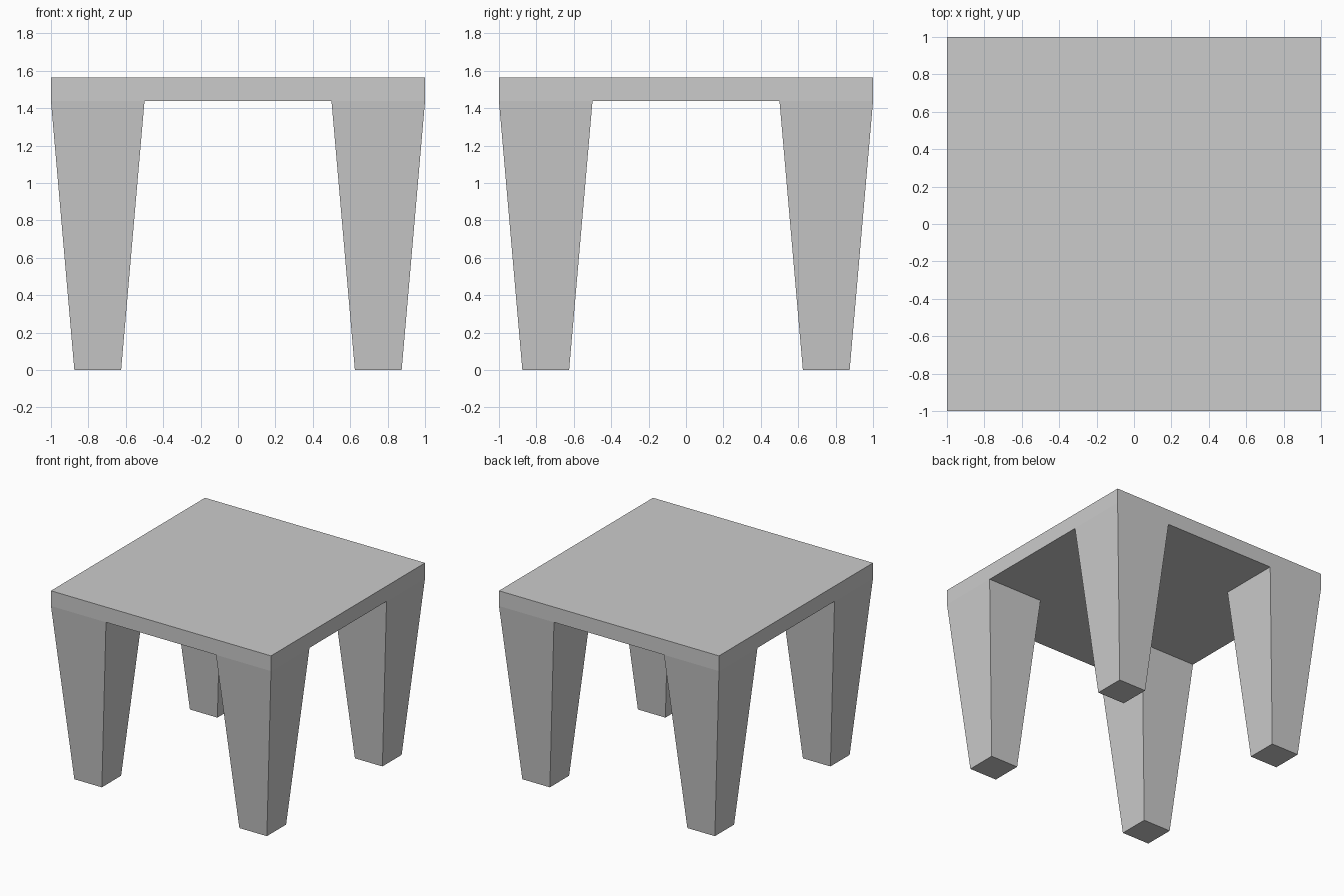
import bpy, bmesh
from mathutils import Matrix

if "Cube" in bpy.data.objects:
    bpy.data.objects.remove(bpy.data.objects["Cube"])

TOP_Z, UNDER_Z = 1.5625, 1.4375
LEG_CENTRE = 0.75
LEG_TOP_HALF, LEG_FOOT_HALF = 0.25, 0.125


def tapered_box(name, x, y, z0, z1, half_bottom, half_top):
    """Square box from z0 to z1 whose half width changes from bottom to top."""
    bm = bmesh.new()
    bmesh.ops.create_cube(bm, size=2)
    for v in bm.verts:
        half, z = (half_top, z1) if v.co.z > 0 else (half_bottom, z0)
        v.co = (v.co.x * half, v.co.y * half, z)
    mesh = bpy.data.meshes.new(name)
    bm.to_mesh(mesh)
    bm.free()
    obj = bpy.data.objects.new(name, mesh)
    obj.matrix_world = Matrix.Translation((x, y, 0))
    bpy.context.collection.objects.link(obj)
    return obj


# Square slab top
tapered_box("table_top", 0, 0, UNDER_Z, TOP_Z, 1, 1)

# Four corner legs, narrowing towards the floor
for y_name, sy in (("front", -1), ("back", 1)):
    for x_name, sx in (("left", -1), ("right", 1)):
        tapered_box(f"{y_name}_{x_name}_leg", sx * LEG_CENTRE, sy * LEG_CENTRE,
                    0, UNDER_Z, LEG_FOOT_HALF, LEG_TOP_HALF)
